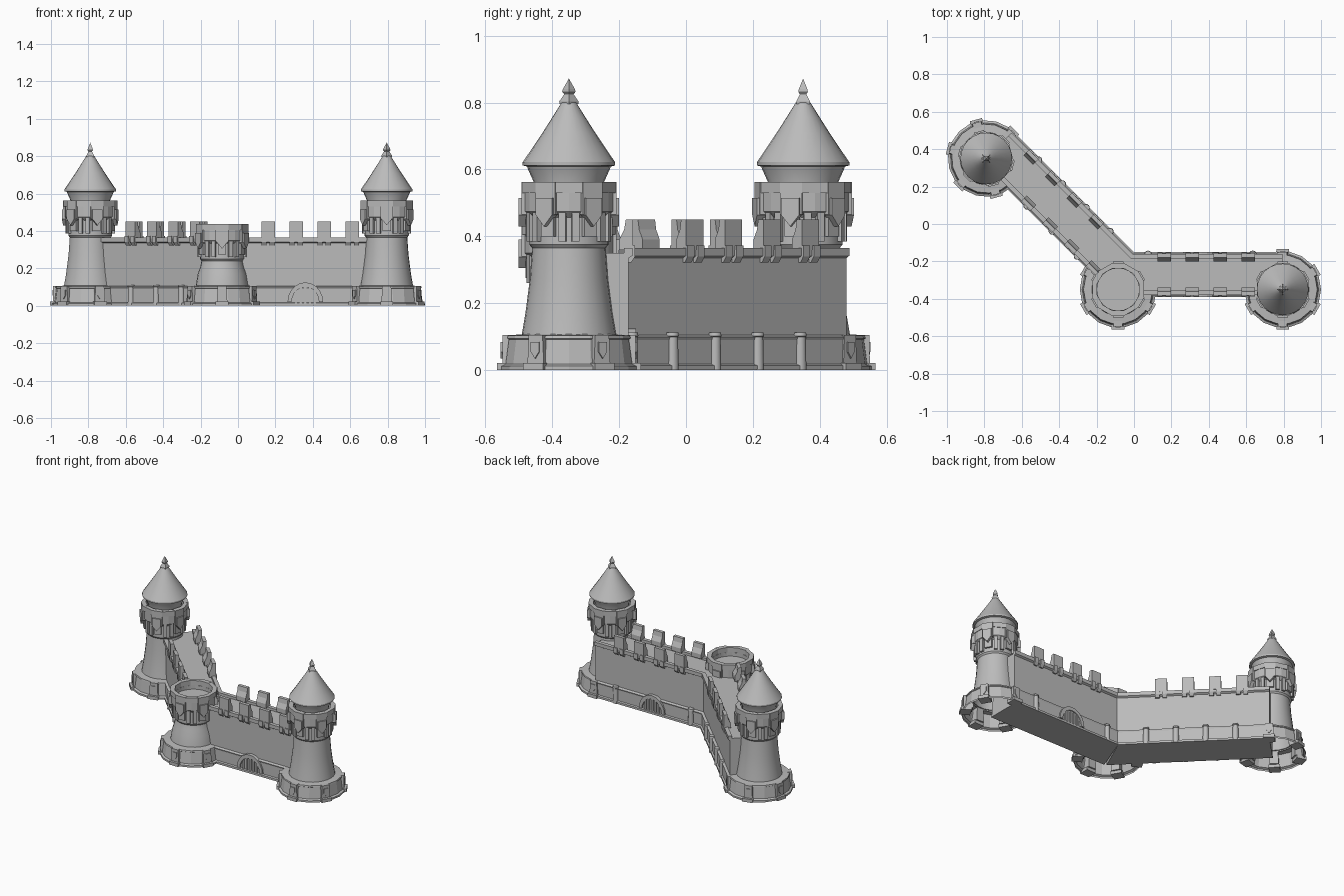
import bpy, bmesh, math
from mathutils import Matrix, Vector

if "Cube" in bpy.data.objects:
    bpy.data.objects.remove(bpy.data.objects["Cube"])

stone = bpy.data.materials.new("grey stone")
stone.use_nodes = True
stone.diffuse_color = (0.5, 0.5, 0.5, 1)
stone.node_tree.nodes["Principled BSDF"].inputs["Base Color"].default_value = (0.5, 0.5, 0.5, 1)


def finish(name, bm, matrix, smooth=False):
    bmesh.ops.recalc_face_normals(bm, faces=bm.faces)
    mesh = bpy.data.meshes.new(name)
    bm.to_mesh(mesh)
    bm.free()
    mesh.materials.append(stone)
    ob = bpy.data.objects.new(name, mesh)
    ob.matrix_world = matrix
    bpy.context.collection.objects.link(ob)
    if smooth:
        bpy.ops.object.select_all(action='DESELECT')
        ob.select_set(True)
        bpy.context.view_layer.objects.active = ob
        bpy.ops.object.shade_smooth_by_angle(angle=math.radians(32))


def lathe(name, profile, matrix, sides=24, smooth=True):
    bm = bmesh.new()
    pts = [bm.verts.new((r, 0, z)) for r, z in profile]
    edges = [bm.edges.new(pair) for pair in zip(pts, pts[1:])]
    bmesh.ops.spin(bm, geom=pts + edges, cent=(0, 0, 0), axis=(0, 0, 1),
                   angle=math.tau, steps=sides)
    bmesh.ops.remove_doubles(bm, verts=bm.verts, dist=0.0003)
    finish(name, bm, matrix, smooth)


def prism(bm, outline, a, b, place):
    """Extrude a 2D outline between depths a and b; place maps (p, q, depth) to 3D."""
    ends = [[bm.verts.new(place(p, q, d)) for p, q in outline] for d in (a, b)]
    bm.faces.new(ends[0])
    bm.faces.new(ends[1])
    n = len(outline)
    for i in range(n):
        j = (i + 1) % n
        bm.faces.new((ends[0][i], ends[0][j], ends[1][j], ends[1][i]))


def rect(w, z0, z1, top=1.0):
    return [(-w, z0), (w, z0), (w * top, z1), (-w * top, z1)]


def shield(w, z0, z1):
    return [(0, z0), (w, z0 + (z1 - z0) * 0.4), (w, z1), (-w, z1), (-w, z0 + (z1 - z0) * 0.4)]


def radial(name, shapes, angles, matrix):
    """Repeat radial plates, each (outline, inner radius, outer radius)."""
    bm = bmesh.new()
    for angle in angles:
        turn = Matrix.Rotation(math.radians(angle), 3, 'Z')
        for outline, r0, r1 in shapes:
            prism(bm, outline, r0, r1, lambda p, q, d: turn @ Vector((d, p, q)))
    finish(name, bm, matrix)


def tower(side, x, y, turn, roofed):
    m = Matrix.Translation((x, y, 0)) @ Matrix.Rotation(math.radians(turn), 4, 'Z')
    drop = 0 if roofed else -0.125
    six = range(30, 390, 60)
    between = range(0, 360, 60)

    # Stepped foot and buttresses
    lathe(side + "_tower_plinth", [(0.205, 0), (0.205, 0.012), (0.192, 0.018), (0.182, 0.092),
                                   (0.187, 0.095), (0.185, 0.104), (0.135, 0.108)], m, 18, False)
    radial(side + "_tower_buttresses",
           [(rect(0.034, 0, 0.022), 0.15, 0.215), (rect(0.028, 0.02, 0.105, 0.85), 0.14, 0.199),
            (shield(0.014, 0.035, 0.085), 0.19, 0.204)], six, m)

    # Tapering shaft, gallery and parapet
    lathe(side + "_tower_shaft", [(0.142, 0.1), (0.13, 0.17), (0.117, 0.27 + drop * 0.5),
                                  (0.11, 0.365 + drop), (0.118, 0.375 + drop),
                                  (0.118, 0.46 + drop)], m, 28)
    lathe(side + "_tower_gallery", [(0.116, 0.455 + drop), (0.136, 0.475 + drop), (0.136, 0.53 + drop),
                                    (0.113, 0.53 + drop), (0.113, 0.505 + drop),
                                    (0, 0.505 + drop)], m, 24, False)
    radial(side + "_tower_shield_brackets",
           [(rect(0.034, 0.465 + drop, 0.563 + drop), 0.112, 0.142),
            (rect(0.022, 0.4 + drop, 0.47 + drop), 0.1, 0.13),
            (shield(0.028, 0.43 + drop, 0.515 + drop), 0.12, 0.15)], six, m)
    radial(side + "_tower_pilasters", [(rect(0.011, 0.385 + drop, 0.475 + drop), 0.1, 0.131)],
           [a + s for a in between for s in (-9, 9)], m)
    radial(side + "_tower_merlons", [(rect(0.04, 0.53 + drop, 0.562 + drop), 0.113, 0.138)], between, m)

    # Turret drum, bell-shaped roof and spire
    if roofed:
        lathe(side + "_tower_drum", [(0.104, 0.5), (0.104, 0.56), (0.122, 0.6), (0.126, 0.612)], m)
        lathe(side + "_tower_roof", [(0.115, 0.606), (0.138, 0.612), (0.138, 0.622), (0.112, 0.66),
                                     (0.08, 0.708), (0.05, 0.755), (0.022, 0.8)], m)
        lathe(side + "_tower_spire", [(0.028, 0.795), (0.029, 0.803), (0.014, 0.825), (0.02, 0.832),
                                      (0.018, 0.84), (0, 0.872)], m, 4, False)


def wall(side, matrix, length, front_merlons, back_merlons, front_posts, back_posts, flip, gate_at=None):
    # Cross-section with ledges, corbelled lip and sunken walkway, mitred at the corner
    half = [(0.2, 0), (0.2, 0.014), (0.19, 0.018), (0.19, 0.09), (0.194, 0.1), (0.178, 0.106),
            (0.178, 0.335), (0.19, 0.342), (0.19, 0.366), (0.165, 0.366), (0.165, 0.35)]
    mid = 0.08
    section = half + [(2 * mid - v, z) for v, z in reversed(half)]
    bm = bmesh.new()
    prism(bm, section, 0, 1, lambda v, z, d: Vector((
        flip * (length if d else max(v, -0.02) * math.tan(math.pi / 8)), v, z)))
    finish(side + "_wall", bm, matrix)

    # Sloped battlements on small brackets
    for label, spots, sign in (("front", front_merlons, -1), ("back", back_merlons, 1)):
        bm = bmesh.new()
        for u in spots:
            place = lambda p, q, d: Vector((flip * (u + d), mid + sign * p, q))
            prism(bm, [(0.07, 0.36), (0.112, 0.36), (0.112, 0.45), (0.09, 0.45), (0.085, 0.42), (0.07, 0.39)],
                  -0.036, 0.036, place)
            for s in (-0.022, 0.022):
                prism(bm, [(0.09, 0.322), (0.106, 0.322), (0.118, 0.34), (0.118, 0.372), (0.09, 0.372)],
                      s - 0.014, s + 0.014, place)
        finish(f"{side}_wall_{label}_merlons", bm, matrix)

    # Rounded posts along the foot
    for label, spots, v in (("front", front_posts, -0.028), ("back", back_posts, 0.188)):
        for i, u in enumerate(spots):
            lathe(f"{side}_wall_{label}_post_{i + 1}", [(0.019, 0), (0.017, 0.1), (0.02, 0.102), (0.018, 0.112), (0, 0.112)],
                  matrix @ Matrix.Translation((flip * u, v, 0)), 12)

    # Arched grating on both faces
    if gate_at:
        arc = [math.pi * i / 10 for i in range(11)]
        ring = [(r * math.cos(a), 0.02 + 0.105 * r / 0.095 * math.sin(a))
                for r, order in ((0.095, arc), (0.073, arc[::-1])) for a in order]
        for label, v0, v1 in (("front", -0.041, -0.01), ("back", 0.17, 0.201)):
            bm = bmesh.new()
            place = lambda p, q, d: Vector((gate_at + p, d, q))
            prism(bm, ring, v0, v1, place)
            for p in (-0.05, -0.025, 0, 0.025, 0.05):
                top = 0.02 + 1.1 * math.sqrt(0.08 ** 2 - p ** 2)
                prism(bm, [(p + x, z) for x, z in rect(0.006, 0.01, top)], v0 + 0.004, v1 - 0.004, place)
            finish(f"{side}_wall_{label}_gate", bm, matrix)


tower("left", 0.795, -0.35, 0, True)
tower("middle", -0.085, -0.35, 0, False)
tower("right", -0.79, 0.35, 135, True)

corner = Matrix.Translation((-0.085, -0.35, 0))
right_spots = [0.246 + 0.15 * i for i in range(4)]
wall("left", corner, 0.88, right_spots, right_spots, [], [0.16, 0.72], 1, 0.445)
wall("right", corner @ Matrix.Rotation(math.radians(-45), 4, 'Z'), 0.995,
     [0.175 + 0.163 * i for i in range(4)], [0.34 + 0.163 * i for i in range(4)],
     [0.28, 0.47, 0.66], [0.25 + 0.18 * i for i in range(4)], -1)
